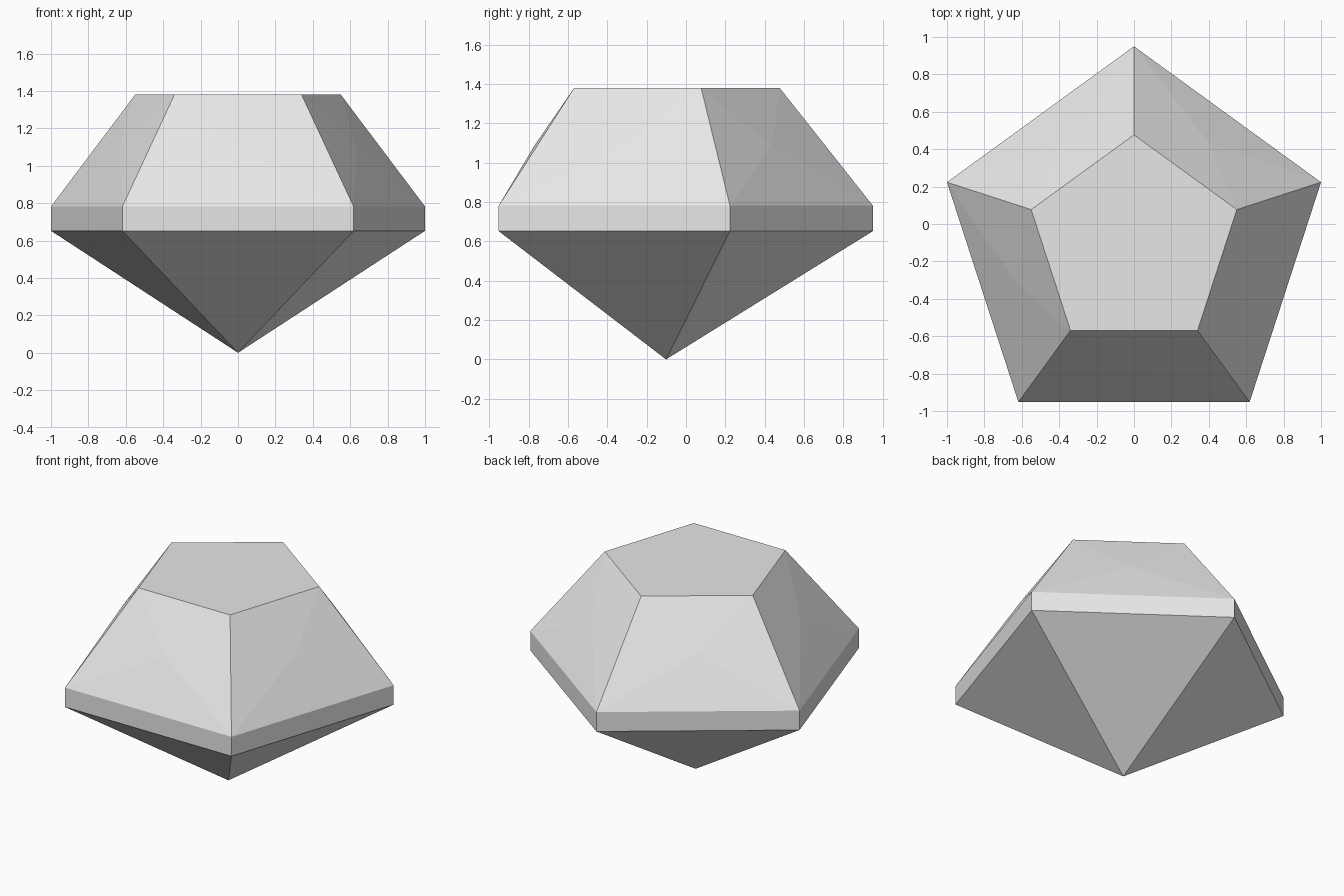
import bpy, bmesh, math
from mathutils import Vector

if "Cube" in bpy.data.objects:
    bpy.data.objects.remove(bpy.data.objects["Cube"])

CY = -0.1015          # pentagon centre, so the bounds are centred on y = 0
R_GIRDLE, R_TABLE = 1.0515, 0.578
Z_LOW, Z_HIGH, Z_TABLE = 0.652, 0.782, 1.38
BULGE = 0.012         # slight outward swell of each crown facet

grey = bpy.data.materials.new("pale_grey")
grey.diffuse_color = (0.8, 0.8, 0.8, 1)
grey.use_nodes = True
grey.node_tree.nodes["Principled BSDF"].inputs["Base Color"].default_value = grey.diffuse_color

bm = bmesh.new()


def ring(r, z):
    return [bm.verts.new((r * math.sin(math.tau * i / 5),
                          CY + r * math.cos(math.tau * i / 5), z)) for i in range(5)]


# Girdle, table and bottom point
low, high, table = ring(R_GIRDLE, Z_LOW), ring(R_GIRDLE, Z_HIGH), ring(R_TABLE, Z_TABLE)
tip = bm.verts.new((0, CY, 0))
bm.faces.new(table)
for i in range(5):
    j = (i + 1) % 5
    bm.faces.new((tip, low[i], low[j]))
    bm.faces.new((low[i], low[j], high[j], high[i]))
    # Crown facet: shallow four-triangle fan
    corners = [high[i], high[j], table[j], table[i]]
    mid = sum((v.co for v in corners), Vector()) / 4
    a = math.tau * (i + 0.5) / 5
    slope = Vector((math.sin(a), math.cos(a), 0.63)).normalized()
    centre = bm.verts.new(mid + slope * BULGE)
    for k in range(4):
        bm.faces.new((corners[k], corners[(k + 1) % 4], centre))

bmesh.ops.recalc_face_normals(bm, faces=bm.faces)
mesh = bpy.data.meshes.new("cut_gem")
bm.to_mesh(mesh)
bm.free()
mesh.materials.append(grey)
gem = bpy.data.objects.new("cut_gem", mesh)
bpy.context.collection.objects.link(gem)
